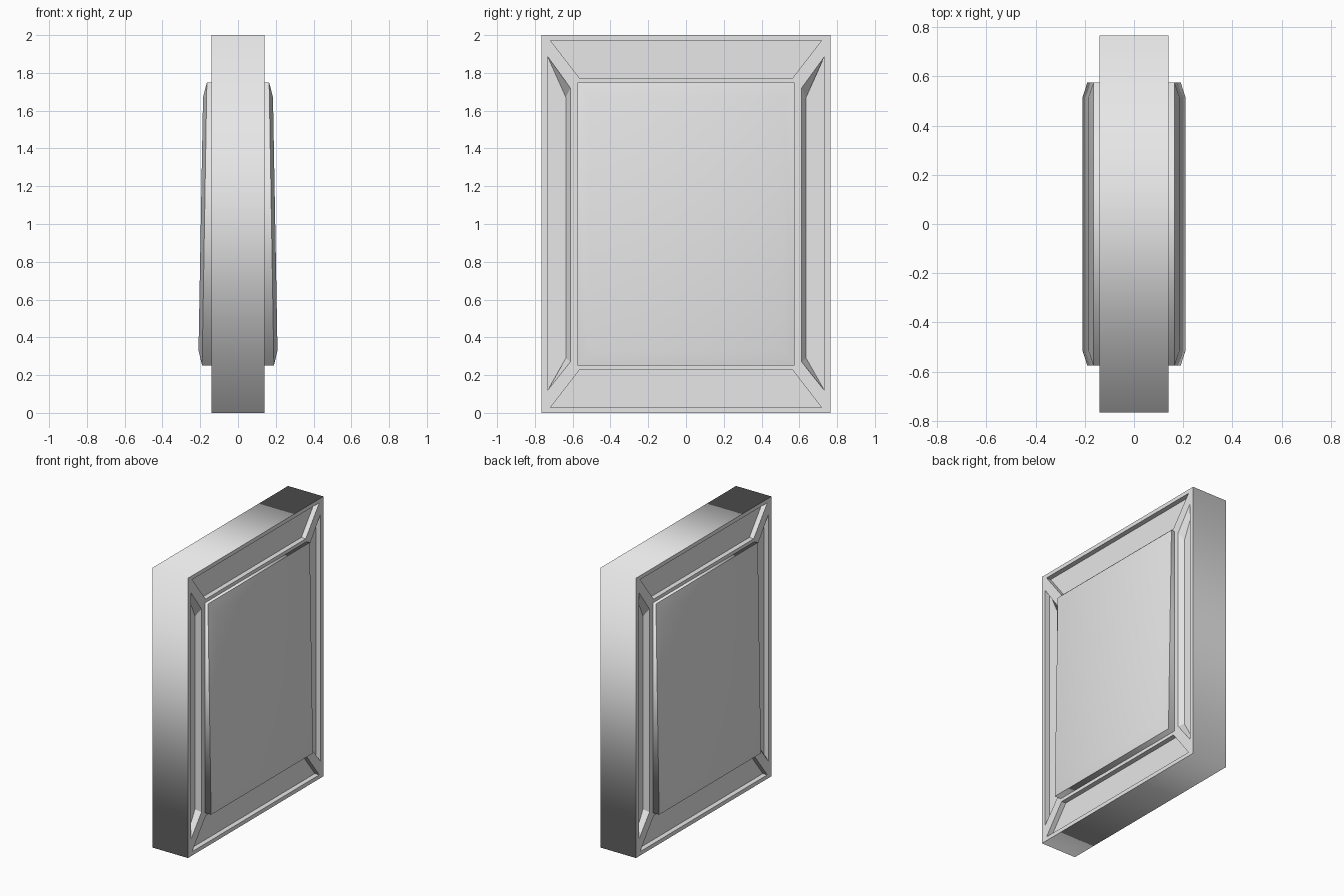
import bpy
import bmesh

cube = bpy.data.objects.get("Cube")
if cube:
    bpy.data.objects.remove(cube, do_unlink=True)

HALF_X, HALF_Y, HEIGHT = 0.14, 0.765, 2.0
PANEL_Y, PANEL_LOW, PANEL_HIGH = 0.575, 0.25, 1.75
RECESS = 0.035

grey = bpy.data.materials.new("light_grey")
grey.use_nodes = True
grey.diffuse_color = (0.8, 0.8, 0.8, 1)
grey.node_tree.nodes["Principled BSDF"].inputs["Base Color"].default_value = (0.8, 0.8, 0.8, 1)


def rect(y, low, high):
    return [(-y, low), (y, low), (y, high), (-y, high)]


def loop(bm, points, x):
    """Ring of vertices; x is a number or a function of z."""
    return [bm.verts.new((x(z) if callable(x) else x, y, z)) for y, z in points]


def bridge(bm, a, b, smooth=False):
    for i in range(len(a)):
        j = (i + 1) % len(a)
        bm.faces.new((a[i], a[j], b[j], b[i])).smooth = smooth


def finish(bm, name):
    mesh = bpy.data.meshes.new(name)
    bm.to_mesh(mesh)
    bm.free()
    mesh.materials.append(grey)
    obj = bpy.data.objects.new(name, mesh)
    bpy.context.collection.objects.link(obj)
    mirror = obj.modifiers.new("both_sides", "MIRROR")
    mirror.use_axis[0] = True


def turned(points):
    return [(-y, HEIGHT - z) for y, z in points]


# Frame: smooth rim and four mitred sections, each with a sunken field
bm = bmesh.new()
middle = loop(bm, rect(HALF_Y, 0, HEIGHT), 0)
outer = loop(bm, rect(HALF_Y, 0, HEIGHT), HALF_X)
inner = loop(bm, rect(PANEL_Y, PANEL_LOW, PANEL_HIGH), HALF_X)
bridge(bm, middle, outer, smooth=True)

rail = [(-0.718, 0.028), (0.718, 0.028), (0.565, 0.226), (-0.565, 0.226)]
stile = [(0.732, 0.12), (0.732, 1.885), (0.612, 1.72), (0.612, 0.27)]
stile_floor = [(0.732, 0.12), (0.732, 1.885), (0.636, 1.67), (0.636, 0.29)]
fields = [(rail, rail), (stile, stile_floor),
          (turned(rail), turned(rail)), (turned(stile), turned(stile_floor))]
# Keep the side fields level with each other
fields[3] = tuple([(-y, z) for y, z in (p[1], p[0], p[3], p[2])]
                  for p in (stile, stile_floor))

for i, (rim, floor) in enumerate(fields):
    j = (i + 1) % 4
    section = [outer[i], outer[j], inner[j], inner[i]]
    edge = loop(bm, rim, HALF_X)
    bottom = loop(bm, floor, HALF_X - RECESS)
    bridge(bm, section, edge)
    bridge(bm, edge, bottom)
    bm.faces.new(bottom)
finish(bm, "frame")

# Centre panel: raised, chamfered and leaning back towards the top
bm = bmesh.new()
border = rect(PANEL_Y, PANEL_LOW, PANEL_HIGH)
base = loop(bm, border, HALF_X)
shoulder = loop(bm, border, lambda z: 0.194 - z / 60)
face = loop(bm, rect(0.515, 0.33, 1.67), lambda z: 0.215 - z / 56)
bridge(bm, base, shoulder, smooth=True)
bridge(bm, shoulder, face, smooth=True)
bm.faces.new(face).smooth = True
for i in range(4):
    bm.edges.get((shoulder[i], shoulder[(i + 1) % 4])).smooth = False
finish(bm, "centre_panel")
